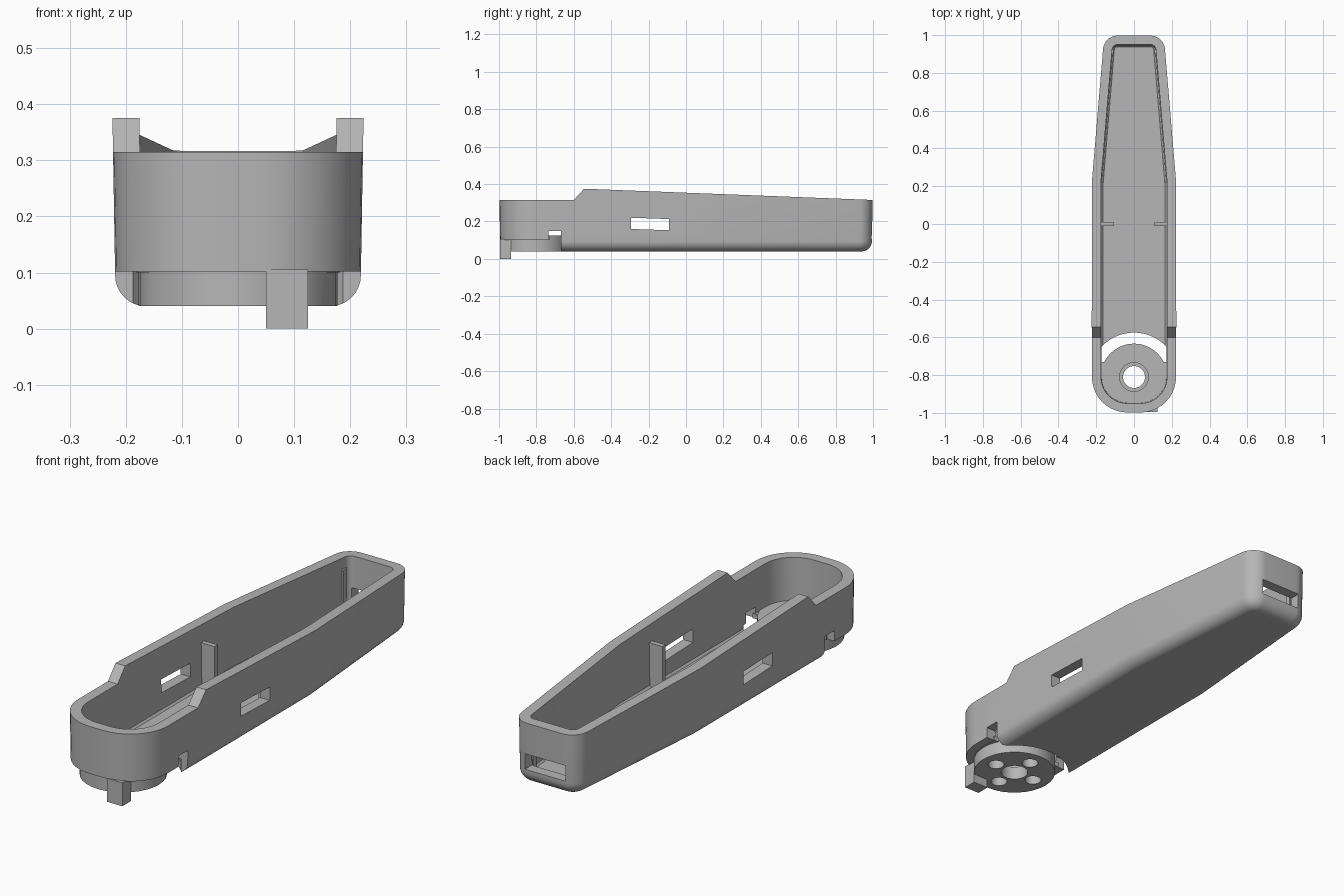
import bpy, bmesh, math
from mathutils import Vector, Matrix

if "Cube" in bpy.data.objects:
    bpy.data.objects.remove(bpy.data.objects["Cube"])

grey = bpy.data.materials.new("plain grey")
grey.use_nodes = True
grey.diffuse_color = (0.47, 0.47, 0.47, 1)
grey.node_tree.nodes["Principled BSDF"].inputs["Base Color"].default_value = grey.diffuse_color

# Plan outline, counter-clockwise: corner x, y and corner radius
OUTLINE = [(0.225, -1, 0.19), (0.225, 0.22, 0), (0.16, 1, 0.08),
           (-0.16, 1, 0.08), (-0.225, 0.22, 0), (-0.225, -1, 0.19)]
FLOOR = [(0.182, -0.96, 0.15), (0.182, -0.73, 0),
         (-0.182, -0.73, 0), (-0.182, -0.96, 0.15)]
HUB_Y = -0.81


def add_object(name, bm):
    bmesh.ops.recalc_face_normals(bm, faces=bm.faces)
    mesh = bpy.data.meshes.new(name)
    bm.to_mesh(mesh)
    bm.free()
    mesh.materials.append(grey)
    obj = bpy.data.objects.new(name, mesh)
    bpy.context.collection.objects.link(obj)
    return obj


def rounded(corners, inset=0.0, steps=10):
    """Offset a convex outline inward and round its corners."""
    pts = [Vector(c[:2]) for c in corners]
    n = len(pts)
    ring = []
    for i, p in enumerate(pts):
        d1 = (p - pts[i - 1]).normalized()
        d2 = (pts[(i + 1) % n] - p).normalized()
        n1, n2 = Vector((-d1.y, d1.x)), Vector((-d2.y, d2.x))
        bis = (n1 + n2) / (1 + n1.dot(n2))
        corner, r = p + bis * inset, corners[i][2]
        if r == 0:
            ring.append(corner)
            continue
        r = max(r - inset, 0.01)
        centre = corner + bis * r
        a, turn = math.atan2(-n1.y, -n1.x), n1.angle(n2)
        for k in range(steps + 1):
            t = a + turn * k / steps
            ring.append(centre + r * Vector((math.cos(t), math.sin(t))))
    return ring


def loft(name, corners, levels):
    """Stack inset copies of an outline; levels are (inset, z)."""
    bm = bmesh.new()
    rings = [[bm.verts.new((p.x, p.y, z)) for p in rounded(corners, inset)]
             for inset, z in levels]
    for low, high in zip(rings, rings[1:]):
        for i in range(len(low)):
            j = (i + 1) % len(low)
            bm.faces.new((low[i], low[j], high[j], high[i]))
    bm.faces.new(rings[0][::-1])
    bm.faces.new(rings[-1])
    return add_object(name, bm)


def box(name, x, y, z):
    bm = bmesh.new()
    bmesh.ops.create_cube(bm, size=1)
    for v in bm.verts:
        v.co = [(r[0] + r[1]) / 2 + c * (r[1] - r[0]) for c, r in zip(v.co, (x, y, z))]
    return add_object(name, bm)


def cylinder(name, x, y, radius, z0, z1, sides=32):
    bm = bmesh.new()
    bmesh.ops.create_cone(bm, cap_ends=True, segments=sides, radius1=radius, radius2=radius,
                          depth=z1 - z0, matrix=Matrix.Translation((x, y, (z0 + z1) / 2)))
    return add_object(name, bm)


def side_prism(name, profile, half):
    """Extrude a y-z profile across x."""
    bm = bmesh.new()
    face = bm.faces.new([bm.verts.new((-half, y, z)) for y, z in profile])
    ext = bmesh.ops.extrude_face_region(bm, geom=[face])
    moved = [g for g in ext["geom"] if isinstance(g, bmesh.types.BMVert)]
    bmesh.ops.translate(bm, verts=moved, vec=(2 * half, 0, 0))
    return add_object(name, bm)


def combine(obj, tool, operation="DIFFERENCE"):
    mod = obj.modifiers.new(operation.lower(), "BOOLEAN")
    mod.operation, mod.object, mod.solver = operation, tool, "EXACT"
    bpy.ops.object.select_all(action="DESELECT")
    bpy.context.view_layer.objects.active = obj
    obj.select_set(True)
    bpy.ops.object.modifier_apply(modifier=mod.name)
    bpy.data.objects.remove(tool)


def smooth(obj):
    bpy.ops.object.select_all(action="DESELECT")
    bpy.context.view_layer.objects.active = obj
    obj.select_set(True)
    bpy.ops.object.shade_smooth_by_angle(angle=math.radians(30))


# Shell with a rounded lower edge and slight draft
levels = []
for k in range(9):
    t = math.pi / 2 * k / 8
    levels.append((0.006 + 0.055 * (1 - math.sin(t)), 0.04 + 0.055 * (1 - math.cos(t))))
shell = loft("arm_shell", OUTLINE, levels + [(0, 0.45)])
combine(shell, loft("cavity", OUTLINE, [(0.062, 0.078), (0.054, 0.086), (0.047, 0.5)]))

# Sloped rim with a step down near the front
combine(shell, side_prism("rim_cutter", [(-1.1, 0.315), (-0.6, 0.315), (-0.545, 0.375),
                                         (1.1, 0.311), (1.1, 0.6), (-1.1, 0.6)], 0.5))

# Underside relief around the hub, and the wall notches
combine(shell, box("relief", (-0.5, 0.5), (-1.2, -0.67), (-0.1, 0.1)))
combine(shell, cylinder("relief_arc", 0, HUB_Y, 0.235, -0.1, 0.102, 64))
combine(shell, box("notch", (-0.5, 0.5), (-0.735, -0.668), (-0.1, 0.15)))

# Side slots and end slot
combine(shell, side_prism("side_slot", [(-0.295, 0.16), (-0.09, 0.153),
                                        (-0.09, 0.213), (-0.295, 0.22)], 0.5))
combine(shell, box("end_slot", (-0.1, 0.1), (0.9, 1.1), (0.105, 0.175)))
smooth(shell)

# Front floor and hub with a bored centre and four blind screw holes
hub = cylinder("mounting_hub", 0, HUB_Y, 0.177, 0.04, 0.124)
combine(hub, loft("front_floor", FLOOR, [(0, 0.1), (0, 0.121)]), "UNION")
combine(hub, cylinder("bore", 0, HUB_Y, 0.058, -0.1, 0.3))
combine(hub, cylinder("counterbore", 0, HUB_Y, 0.076, 0.1, 0.3))
for k in range(4):
    a = math.pi / 2 * k
    combine(hub, cylinder("screw_hole", 0.105 * math.cos(a), HUB_Y + 0.105 * math.sin(a),
                          0.035, -0.1, 0.09, 20))
smooth(hub)

# Locating tab below the front edge
box("locating_tab", (0.05, 0.125), (-0.995, -0.935), (0, 0.105))

# Inner ribs on both walls, and small ribs by the end corners
for side, s in (("left", 1), ("right", -1)):
    box(side + "_rib", sorted((s * 0.108, s * 0.185)), (-0.011, 0.011), (0.07, 0.275))
    box(side + "_end_rib", sorted((s * 0.108, s * 0.125)), (0.9, 0.925), (0.07, 0.27))
